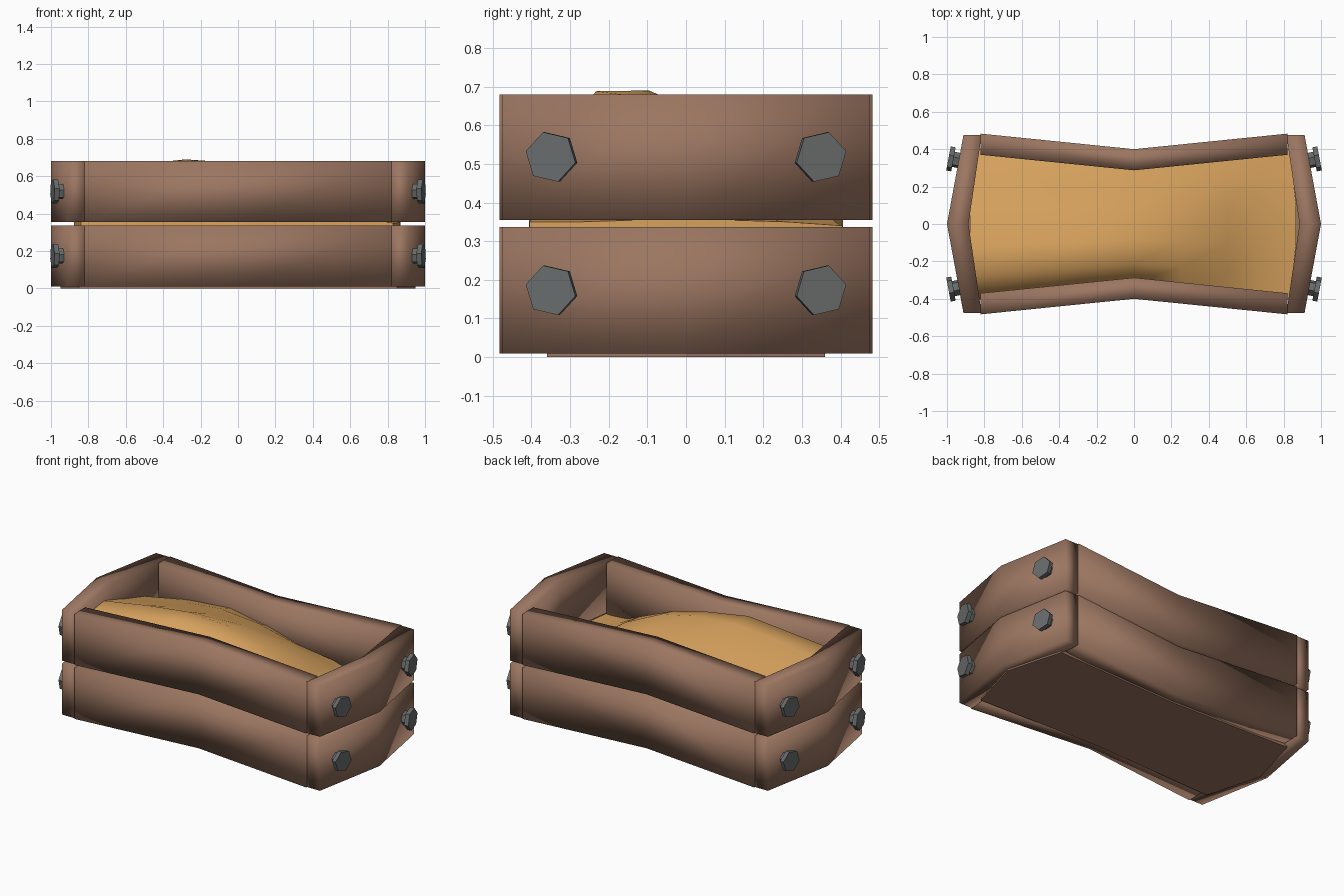
import bpy, bmesh, math
from mathutils import Matrix, Vector

if "Cube" in bpy.data.objects:
    bpy.data.objects.remove(bpy.data.objects["Cube"])


def material(name, rgb):
    m = bpy.data.materials.new(name)
    m.diffuse_color = (*rgb, 1)
    m.use_nodes = True
    m.node_tree.nodes["Principled BSDF"].inputs["Base Color"].default_value = m.diffuse_color
    return m


WOOD = material("brown wood", (0.33, 0.18, 0.12))
STRAW = material("golden filling", (0.68, 0.36, 0.11))
STEEL = material("grey metal", (0.14, 0.15, 0.15))


def finish(bm, name, mat, angle=None):
    bmesh.ops.recalc_face_normals(bm, faces=bm.faces)
    me = bpy.data.meshes.new(name)
    bm.to_mesh(me)
    bm.free()
    me.materials.append(mat)
    ob = bpy.data.objects.new(name, me)
    bpy.context.collection.objects.link(ob)
    for p in me.polygons:
        p.use_smooth = True
    if angle is not None:
        bpy.ops.object.select_all(action='DESELECT')
        ob.select_set(True)
        bpy.context.view_layer.objects.active = ob
        bpy.ops.object.shade_smooth_by_angle(angle=math.radians(angle))
    return ob


def plank(name, stations, z0, z1):
    """Bent board: each station is an (outer, inner) pair of plan points."""
    bm = bmesh.new()
    rings = []
    for o, i in stations:
        rings.append([bm.verts.new((*o, z0)), bm.verts.new((*o, z1)),
                      bm.verts.new((*i, z1)), bm.verts.new((*i, z0))])
    for a, b in zip(rings, rings[1:]):
        for k in range(4):
            bm.faces.new((a[k], a[(k + 1) % 4], b[(k + 1) % 4], b[k]))
    bm.faces.new(rings[0])
    bm.faces.new(rings[-1][::-1])
    return finish(bm, name, WOOD)


def bolt(name, sx, sy, z):
    """Shank with a hexagonal head, square to the slanted end board."""
    n = Vector((0.48 * sx, 0.09 * sy, 0)).normalized()
    base = Vector((0.936 * sx, 0.34 * sy, z))
    up = Vector((0, 0, 1))
    side = Vector((-n.y, n.x, 0))
    if side.y * sy < 0:
        side = -side
    bm = bmesh.new()
    for r, d0, d1 in ((0.042, -0.02, 0.035), (0.067, 0.03, 0.057)):
        rings = []
        for d in (d0, d1):
            ring = []
            for k in range(6):
                a = math.radians(73 + 60 * k)
                ring.append(bm.verts.new(base + n * d + side * r * math.cos(a) + up * r * math.sin(a)))
            rings.append(ring)
        for k in range(6):
            j = (k + 1) % 6
            bm.faces.new((rings[0][k], rings[0][j], rings[1][j], rings[1][k]))
        bm.faces.new(rings[0])
        bm.faces.new(rings[1])
    finish(bm, name, STEEL, 30)


# Two levels of boards: long sides pinch inward, ends bulge outward
for level, z0, z1 in (("lower", 0.01, 0.337), ("upper", 0.355, 0.68)):
    for side, s in (("front", -1), ("back", 1)):
        plank(f"{level}_{side}_board",
              [((x, s * o), (x, s * i)) for x, o, i in
               ((-0.82, 0.483, 0.37), (0, 0.40, 0.287), (0.82, 0.483, 0.37))], z0, z1)
    for side, s in (("left", -1), ("right", 1)):
        plank(f"{level}_{side}_board",
              [((s * o, y), (s * i, y)) for y, o, i in
               ((-0.475, 0.912, 0.815), (0, 1.0, 0.885), (0.475, 0.912, 0.815))], z0, z1)
        for sy in (-1, 1):
            bolt(f"{level}_{side}_bolt", s, sy, z0 + 0.163)

# Floor panel with pointed ends
bm = bmesh.new()
plan = [(-0.85, -0.36), (0, -0.33), (0.85, -0.36), (0.95, 0),
        (0.85, 0.36), (0, 0.33), (-0.85, 0.36), (-0.95, 0)]
f = bm.faces.new([bm.verts.new((x, y, 0)) for x, y in plan])
ext = bmesh.ops.extrude_face_region(bm, geom=[f])
bmesh.ops.translate(bm, vec=(0, 0, 0.04),
                    verts=[v for v in ext["geom"] if isinstance(v, bmesh.types.BMVert)])
finish(bm, "floor_panel", WOOD, 30)

# Heaped filling: height rows across y, sloping away toward +x
xs = (-0.84, -0.56, -0.28, 0.0, 0.25, 0.5, 0.66, 0.83)
rows = (
    (-1.00, (0.50, 0.53, 0.56, 0.56, 0.51, 0.44, 0.37, 0.35)),
    (-0.68, (0.61, 0.65, 0.688, 0.65, 0.58, 0.47, 0.38, 0.35)),
    (-0.28, (0.61, 0.66, 0.69, 0.67, 0.61, 0.49, 0.38, 0.355)),
    (0.25, (0.54, 0.58, 0.61, 0.61, 0.57, 0.47, 0.37, 0.355)),
    (0.65, (0.50, 0.55, 0.59, 0.58, 0.51, 0.42, 0.36, 0.35)),
    (1.00, (0.44, 0.51, 0.55, 0.52, 0.43, 0.38, 0.35, 0.34)),
)
bm = bmesh.new()
grid = []
for t, hs in rows:
    line = []
    for x, h in zip(xs, hs):
        half = 0.31 + 0.095 * abs(x) / 0.83
        px = x + (0.05 * (1 - abs(t)) * (1 if x > 0 else -1) if abs(x) > 0.8 else 0)
        line.append(bm.verts.new((px, t * half, h)))
    grid.append(line)
for a, b in zip(grid, grid[1:]):
    for k in range(len(xs) - 1):
        bm.faces.new((a[k], a[k + 1], b[k + 1], b[k]))
# Short skirt closing the sides behind the gap
rim = [e for e in bm.edges if e.is_boundary]
ext = bmesh.ops.extrude_edge_only(bm, edges=rim)
for v in ext["geom"]:
    if isinstance(v, bmesh.types.BMVert):
        v.co.z = 0.28
finish(bm, "filling", STRAW, 50)
